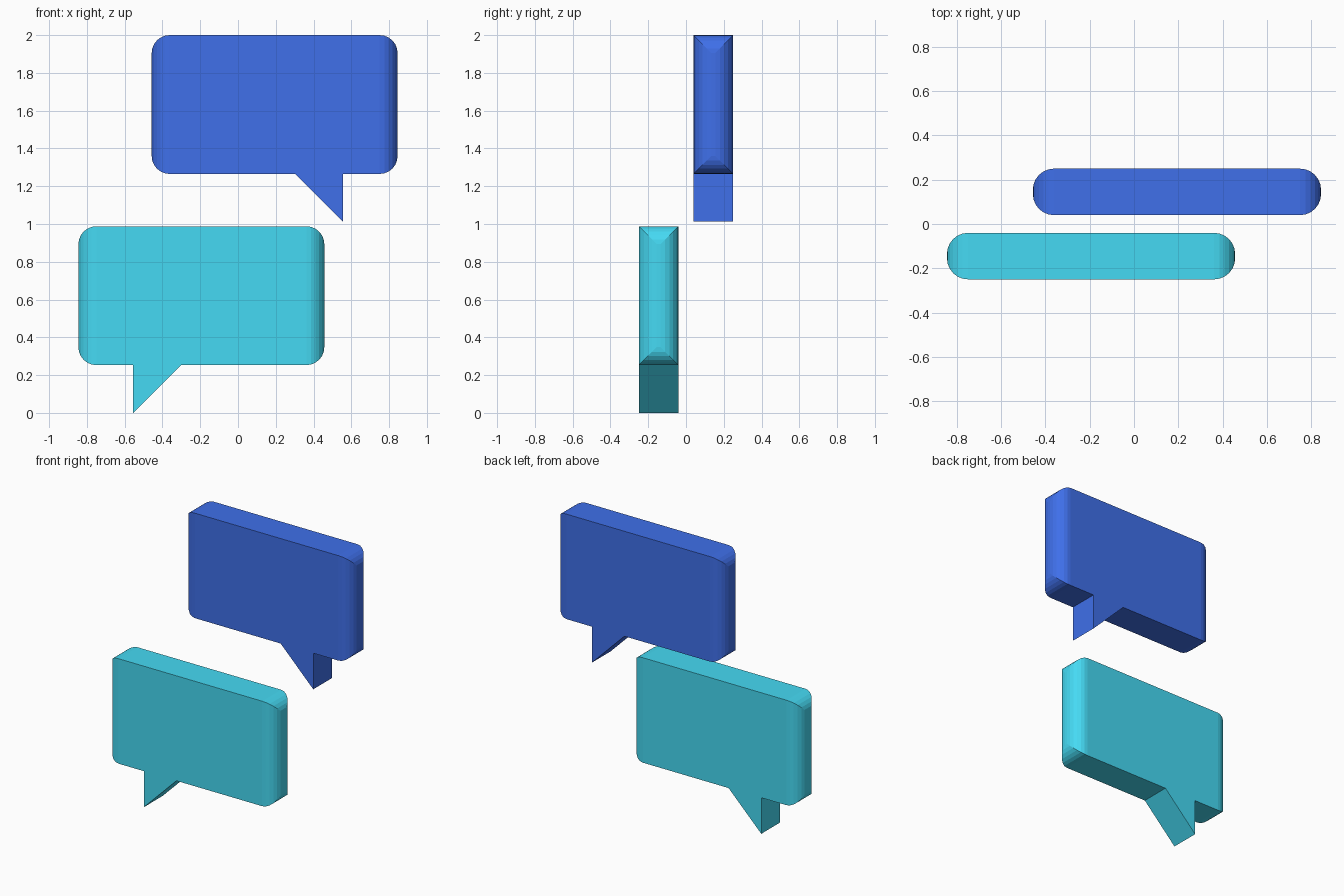
import bpy, bmesh
from mathutils import Matrix, Vector

if "Cube" in bpy.data.objects:
    bpy.data.objects.remove(bpy.data.objects["Cube"])

X0, X1 = -0.845, 0.457      # bubble ends
Y0, Y1 = -0.25, -0.04       # front and back faces
Z0, Z1 = 0.253, 0.988       # bottom and top of the body
RADIUS = 0.095


def speech_bubble(name, color, z_offset, turned):
    bm = bmesh.new()

    # Body: box with all edges of both end faces rounded
    size = Vector((X1 - X0, Y1 - Y0, Z1 - Z0))
    centre = Vector((X0 + X1, Y0 + Y1, Z0 + Z1)) / 2
    bmesh.ops.create_cube(bm, size=1, matrix=Matrix.Translation(centre) @ Matrix.Diagonal((*size, 1)))
    end_edges = [e for e in bm.edges if abs(e.verts[0].co.x - e.verts[1].co.x) < 1e-4]
    bmesh.ops.bevel(bm, geom=end_edges, offset=RADIUS, offset_type='OFFSET',
                    segments=6, profile=0.5, affect='EDGES')

    # Tail: right-angled wedge, open where it meets the body
    profile = [(-0.555, Z0), (-0.555, 0.0), (-0.302, Z0)]
    front = [bm.verts.new((x, Y0, z)) for x, z in profile]
    back = [bm.verts.new((x, Y1, z)) for x, z in profile]
    bm.faces.new(front)
    bm.faces.new(back[::-1])
    for i in range(2):
        bm.faces.new((front[i + 1], front[i], back[i], back[i + 1]))

    # Placement: the upper bubble is the lower one turned half way round
    if turned:
        bm.transform(Matrix.Rotation(3.14159265, 4, 'Z'))
    bm.transform(Matrix.Translation((0, 0, z_offset)))

    mesh = bpy.data.meshes.new(name)
    bm.to_mesh(mesh)
    bm.free()
    mat = bpy.data.materials.new(name + "_colour")
    mat.diffuse_color = color
    mat.use_nodes = True
    mat.node_tree.nodes["Principled BSDF"].inputs["Base Color"].default_value = mat.diffuse_color
    mesh.materials.append(mat)
    obj = bpy.data.objects.new(name, mesh)
    bpy.context.collection.objects.link(obj)


speech_bubble("lower_speech_bubble", (0.06, 0.70, 0.90, 1), 0.0, False)
speech_bubble("upper_speech_bubble", (0.05, 0.16, 0.82, 1), 1.012, True)
